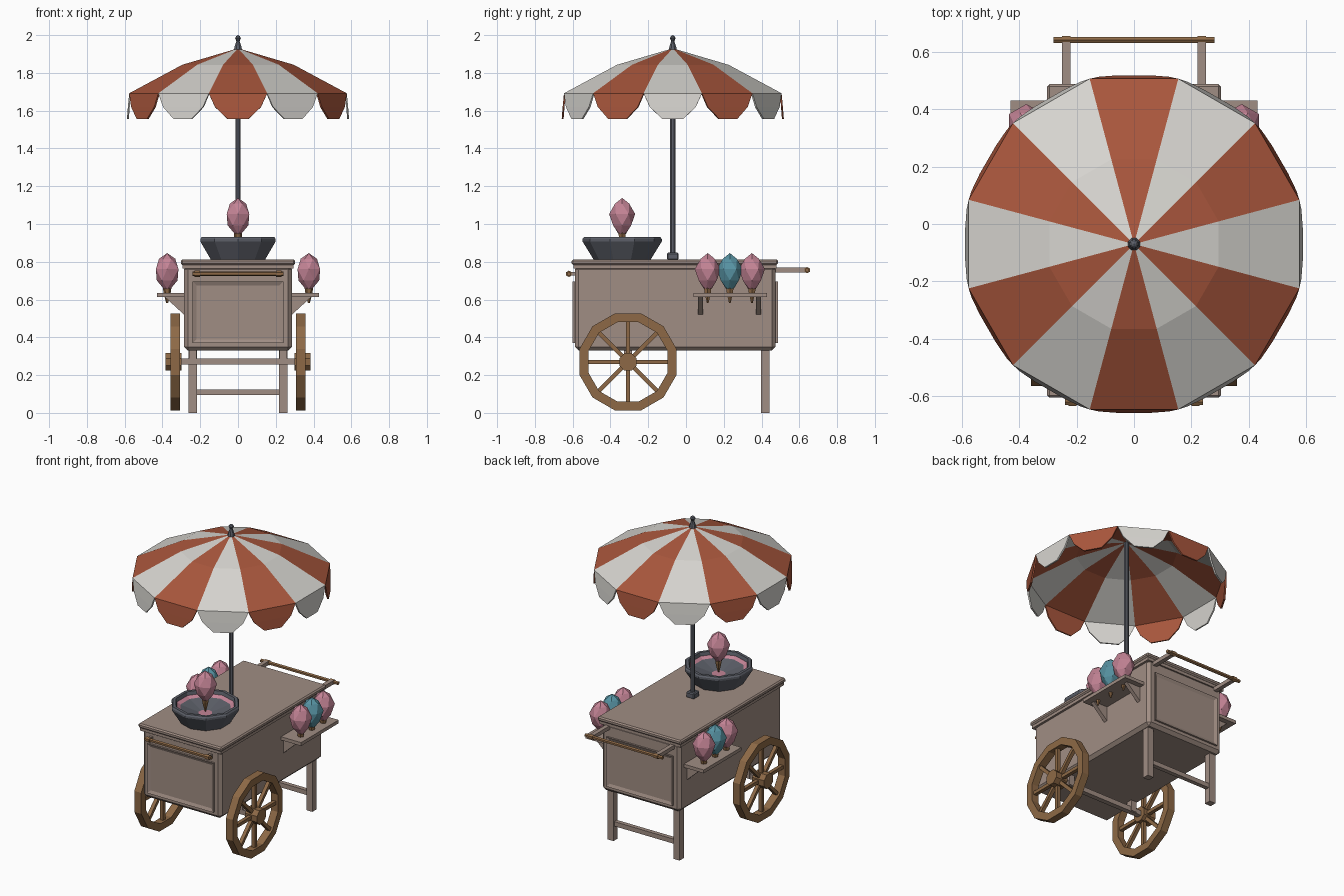
import bpy, bmesh
from math import pi, cos, sin, tan
from mathutils import Matrix, Vector

if "Cube" in bpy.data.objects:
    bpy.data.objects.remove(bpy.data.objects["Cube"])


def material(name, rgb):
    m = bpy.data.materials.new(name)
    m.use_nodes = True
    col = [((c / 255 + 0.055) / 1.055) ** 2.4 for c in rgb] + [1]
    m.diffuse_color = col
    m.node_tree.nodes["Principled BSDF"].inputs["Base Color"].default_value = col
    return m


TAN = material("pale wood", (160, 141, 131))
BROWN = material("brown wood", (141, 105, 70))
RED = material("rust red cloth", (168, 86, 60))
WHITE = material("off white cloth", (214, 212, 207))
GREY = material("dark metal", (92, 95, 104))
PINK = material("pink sugar", (196, 132, 150))
BLUE = material("blue sugar", (88, 148, 164))


def finish(name, bm, mats, recalc=True):
    if recalc:
        bmesh.ops.recalc_face_normals(bm, faces=bm.faces)
    me = bpy.data.meshes.new(name)
    bm.to_mesh(me)
    bm.free()
    for m in mats:
        me.materials.append(m)
    ob = bpy.data.objects.new(name, me)
    bpy.context.collection.objects.link(ob)
    return ob


def box(name, x, y, z, mat, bevel=0, rot=None):
    """Box from three (low, high) ranges."""
    bm = bmesh.new()
    bmesh.ops.create_cube(bm, size=1)
    for v in bm.verts:
        v.co = Vector([(a + b) / 2 + c * (b - a) for (a, b), c in zip((x, y, z), v.co)])
    if bevel:
        bmesh.ops.bevel(bm, geom=bm.edges[:], offset=bevel, segments=1, affect='EDGES')
    if rot:
        bm.transform(rot)
    return finish(name, bm, [mat])


def lathe(name, profile, n, mat, place, phase=0.0, closed=False, twist=False):
    """Turn (radius, height) points about z with n flat sides."""
    bm = bmesh.new()
    rings = []
    for j, (r, h) in enumerate(profile):
        a0 = phase + (j * pi / n if twist else 0)
        rings.append([bm.verts.new((r * cos(a0 + 2 * pi * k / n),
                                    r * sin(a0 + 2 * pi * k / n), h)) for k in range(n)])
    pairs = list(zip(rings, rings[1:]))
    if closed:
        pairs.append((rings[-1], rings[0]))
    for u, l in pairs:
        for k in range(n):
            q = (k + 1) % n
            if twist:
                bm.faces.new((u[k], l[k], u[q]))
                bm.faces.new((l[k], l[q], u[q]))
            else:
                bm.faces.new((u[k], l[k], l[q], u[q]))
    bmesh.ops.remove_doubles(bm, verts=bm.verts, dist=1e-5)
    bm.transform(place)
    return finish(name, bm, [mat])


def at(x, y, z):
    return Matrix.Translation((x, y, z))


ALONG_X = Matrix.Rotation(pi / 2, 4, 'Y')

# Cart body and counter
box("cart_body", (-.285, .285), (-.588, .474), (.33, .78), TAN, .02)
box("counter_moulding", (-.294, .294), (-.596, .478), (.765, .787), TAN)
box("counter_top", (-.303, .303), (-.605, .487), (.784, .813), TAN, .008)

# Framed end panels: an inset, sunken face on a thin slab
for label, y0, y1, s in (("front", -.6, -.58, -1), ("back", .466, .486, 1)):
    ob = box(label + "_panel", (-.24, .24), (y0, y1), (.37, .695), TAN)
    bm = bmesh.new()
    bm.from_mesh(ob.data)
    face = [f for f in bm.faces if f.normal.y * s > .9]
    bmesh.ops.inset_region(bm, faces=face, thickness=.028)
    bmesh.ops.translate(bm, verts=face[0].verts[:], vec=(0, -s * .009, 0))
    bm.to_mesh(ob.data)
    bm.free()


# Push handle and front rail, each a rod with collars
def rod(name, half, grip, y, z):
    r, c = .012, .017
    pts = [(0, -half), (r, -half), (r, -grip - .014), (c, -grip - .014), (c, -grip + .014), (r, -grip + .014)]
    pts += [(a, -h) for a, h in reversed(pts)]
    lathe(name, pts, 6, BROWN, at(0, y, z) @ ALONG_X)


rod("push_handle", .28, .236, .641, .756)
rod("front_rail", .24, .215, -.62, .736)

# Wheels: rim, spokes, hub
WY, WZ = -.307, .27
for s, side in ((-1, "right"), (1, "left")):
    place = at(s * .333, WY, WZ)
    k = 1 / cos(pi / 12)
    rim = [(.257 * k, -.025), (.257 * k, .025), (.21 * k, .025), (.21 * k, -.025)]
    lathe(side + "_wheel_rim", rim, 12, BROWN, place @ ALONG_X, pi / 12, closed=True)
    for i in range(8):
        box(f"{side}_spoke_{i}", (-.012, .012), (-.011, .011), (.03, .22), BROWN,
            rot=place @ Matrix.Rotation(i * pi / 4, 4, 'X'))
    hub = [(0, -.035), (.05, -.035), (.05, .052), (0, .052)]
    lathe(side + "_hub", hub, 8, BROWN, place @ Matrix.Rotation(s * pi / 2, 4, 'Y'), pi / 8)

    # Legs, axle supports, handle arms and rail brackets
    def pair(lo, hi):
        return tuple(sorted((s * lo, s * hi)))
    box(side + "_leg", pair(.218, .262), (.397, .441), (0, .35), TAN)
    box(side + "_axle_support", pair(.22, .26), (WY - .02, WY + .02), (.26, .345), TAN)
    box(side + "_handle_arm", pair(.222, .25), (.45, .648), (.744, .769), TAN)
    box(side + "_rail_bracket", pair(.205, .225), (-.622, -.58), (.727, .745), TAN)

    # Side shelf with triangular brackets
    box(side + "_shelf", pair(.28, .43), (.04, .43), (.614, .636), TAN)
    for i, y in enumerate((.077, .383)):
        bm = bmesh.new()
        tri = [bm.verts.new((s * x, y - .013, z)) for x, z in ((.28, .616), (.39, .616), (.28, .515))]
        ext = bmesh.ops.extrude_face_region(bm, geom=[bm.faces.new(tri)])
        bmesh.ops.translate(bm, vec=(0, .026, 0),
                            verts=[g for g in ext["geom"] if isinstance(g, bmesh.types.BMVert)])
        bm.faces.ensure_lookup_table()
        if len(bm.faces) == 4:
            bm.faces.new(tri)
        finish(f"{side}_shelf_bracket_{i}", bm, [TAN])

box("axle", (-.34, .34), (WY - .016, WY + .016), (.255, .287), TAN)
box("leg_crossbar", (-.23, .23), (.405, .433), (.095, .125), TAN)


# Spun sugar on sticks
def floss(name, x, y, top, mat):
    puff = [(0, 0), (.043, -.03), (.069, -.085), (.055, -.145), (.02, -.19), (0, -.195)]
    lathe(name, puff, 6, mat, at(x, y, top), pi / 6, twist=True)
    lathe(name + "_stick", [(0, -.17), (.024, -.17), (.02, -.205), (.005, -.265), (0, -.265)],
          6, BROWN, at(x, y, top))


for s, side in ((-1, "right"), (1, "left")):
    for i, mat in enumerate((PINK, BLUE, PINK)):
        floss(f"{side}_floss_{i}", s * .375, .115 + i * .117, .846, mat)
floss("bowl_floss", 0, -.338, 1.138, PINK)

# Bowl with sugar lining
bowl = [(0, .81), (.15, .81), (.21, .908), (.21, .92), (.203, .93), (.184, .93), (.176, .9), (0, .85)]
lathe("bowl", bowl, 10, GREY, at(0, -.338, 0), pi / 2)
lathe("bowl_sugar", [(.178, .908), (.12, .872), (.05, .862), (0, .862)], 10, PINK, at(0, -.338, 0), pi / 2)

# Parasol pole, foot and finial
PY = -.07
lathe("pole", [(0, .8), (.015, .8), (.015, 1.93), (0, 1.93)], 8, GREY, at(0, PY, 0), pi / 8)
box("pole_foot", (-.03, .03), (PY - .03, PY + .03), (.81, .848), GREY, .006)
finial = [(0, 1.915), (.024, 1.918), (.019, 1.94), (.009, 1.968), (.017, 1.984), (.01, 1.995), (0, 2.0)]
lathe("finial", finial, 8, GREY, at(0, PY, 0), pi / 8)

# Parasol canopy: twelve striped panels with scalloped hems
bm = bmesh.new()
half = tan(pi / 12)
for k in range(12):
    turn = at(0, PY, 0) @ Matrix.Rotation(k * pi / 6, 4, 'Z')

    def row(d, w, z):
        return [bm.verts.new(turn @ Vector((d, t, z))) for t in (-w, w)]
    rows = [row(.295, .295 * half, 1.843), row(.576, .576 * half, 1.692),
            row(.583, .122, 1.62), row(.588, .056, 1.557)]
    tip = bm.verts.new((0, PY, 1.93))
    faces = [bm.faces.new((tip, rows[0][0], rows[0][1]))]
    for u, l in zip(rows, rows[1:]):
        faces.append(bm.faces.new((u[0], l[0], l[1], u[1])))
    for f in faces:
        f.material_index = k % 2
bmesh.ops.remove_doubles(bm, verts=bm.verts, dist=1e-4)
canopy = finish("canopy", bm, [WHITE, RED], recalc=False)
cloth = canopy.modifiers.new("cloth thickness", 'SOLIDIFY')
cloth.thickness = .01
cloth.offset = -1
